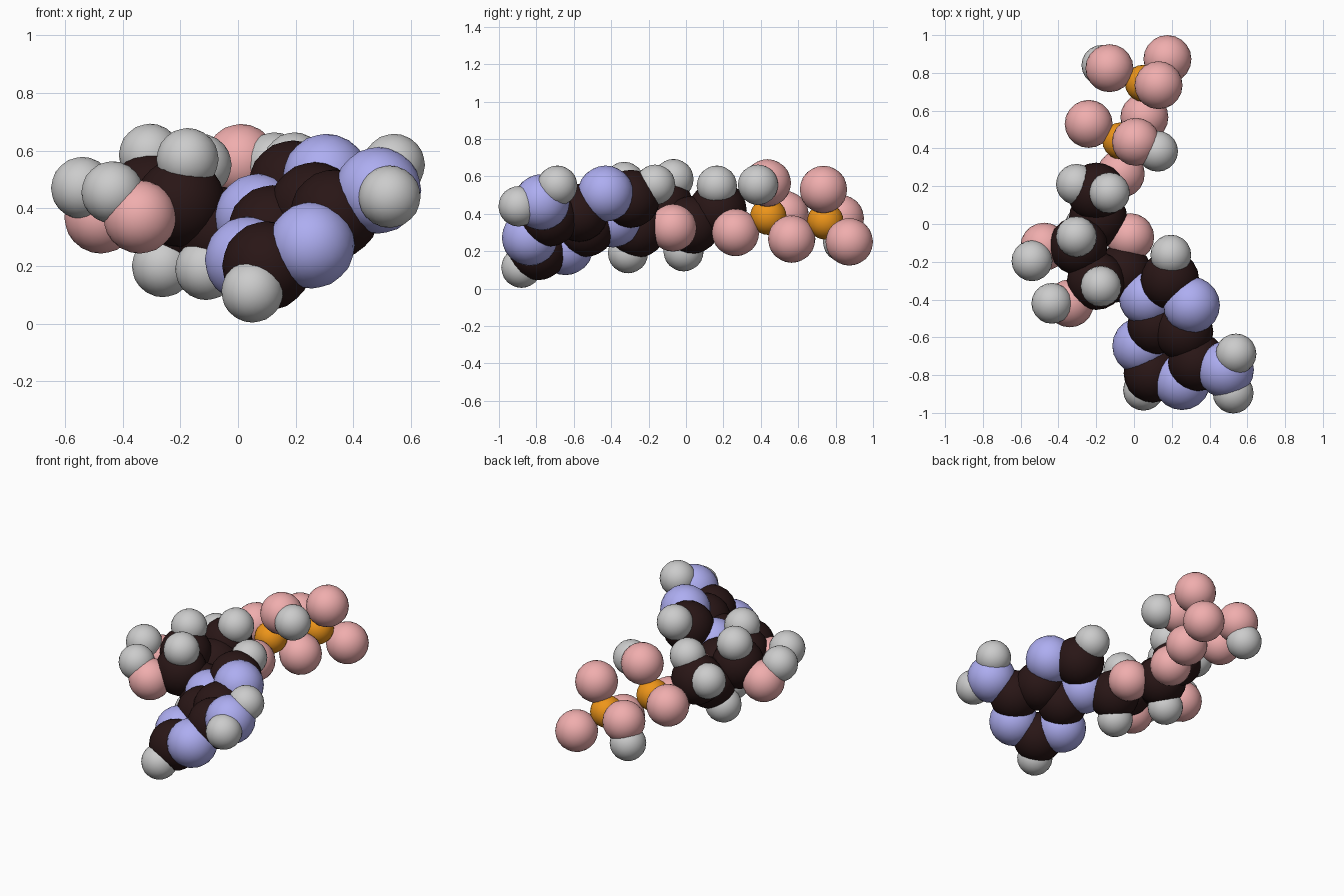
import bpy

# Ball sizes and colours per kind of atom
KINDS = {
    "carbon": (0.155, (0.022, 0.008, 0.008, 1)),
    "nitrogen": (0.15, (0.42, 0.42, 0.88, 1)),
    "oxygen": (0.127, (0.87, 0.42, 0.42, 1)),
    "phosphorus": (0.098, (0.85, 0.3, 0.01, 1)),
    "hydrogen": (0.108, None),
}
mats = {}
for kind, (r, col) in KINDS.items():
    if col:
        mats[kind] = bpy.data.materials.new(kind + "_colour")
        mats[kind].diffuse_color = col


def balls(part, kind, *centres):
    """Add one smooth ball of the given kind at each centre."""
    for i, c in enumerate(centres):
        bpy.ops.mesh.primitive_ico_sphere_add(
            subdivisions=3, radius=KINDS[kind][0], location=c)
        o = bpy.context.object
        o.name = f"{part}_{kind}_{i + 1}"
        bpy.ops.object.shade_smooth()
        if kind in mats:
            o.data.materials.append(mats[kind])


# Phosphate tail
balls("tail", "phosphorus", (0.05, 0.745, 0.36), (-0.07, 0.44, 0.385))
balls("tail", "oxygen",
      (0.177, 0.873, 0.25), (0.13, 0.735, 0.53), (-0.13, 0.825, 0.375),
      (0.055, 0.565, 0.265), (-0.24, 0.53, 0.395), (0.01, 0.435, 0.565),
      (-0.07, 0.265, 0.30))
balls("tail", "hydrogen", (-0.17, 0.84, 0.25), (0.125, 0.385, 0.555))

# Sugar ring in the middle
balls("sugar", "carbon",
      (-0.2, 0.17, 0.42), (-0.19, 0.03, 0.34), (-0.295, -0.115, 0.44),
      (-0.2, -0.30, 0.42), (-0.06, -0.26, 0.32))
balls("sugar", "oxygen",
      (-0.02, -0.07, 0.325), (-0.475, -0.12, 0.37), (-0.34, -0.42, 0.37))
balls("sugar", "hydrogen",
      (-0.305, 0.21, 0.45), (-0.13, 0.165, 0.55), (-0.305, -0.067, 0.585),
      (-0.175, -0.33, 0.57), (-0.54, -0.195, 0.47), (-0.435, -0.42, 0.455),
      (-0.26, -0.013, 0.2), (-0.11, -0.31, 0.19))

# Double ring base
balls("base", "carbon",
      (0.1, -0.79, 0.2), (0.12, -0.535, 0.325), (0.265, -0.57, 0.405),
      (0.335, -0.73, 0.38), (0.19, -0.295, 0.48))
balls("base", "nitrogen",
      (0.07, -0.39, 0.37), (0.305, -0.43, 0.508), (0.035, -0.645, 0.222),
      (0.255, -0.835, 0.272), (0.485, -0.772, 0.462))
balls("base", "hydrogen",
      (0.195, -0.165, 0.555), (0.05, -0.88, 0.112),
      (0.54, -0.688, 0.55), (0.525, -0.895, 0.44))
